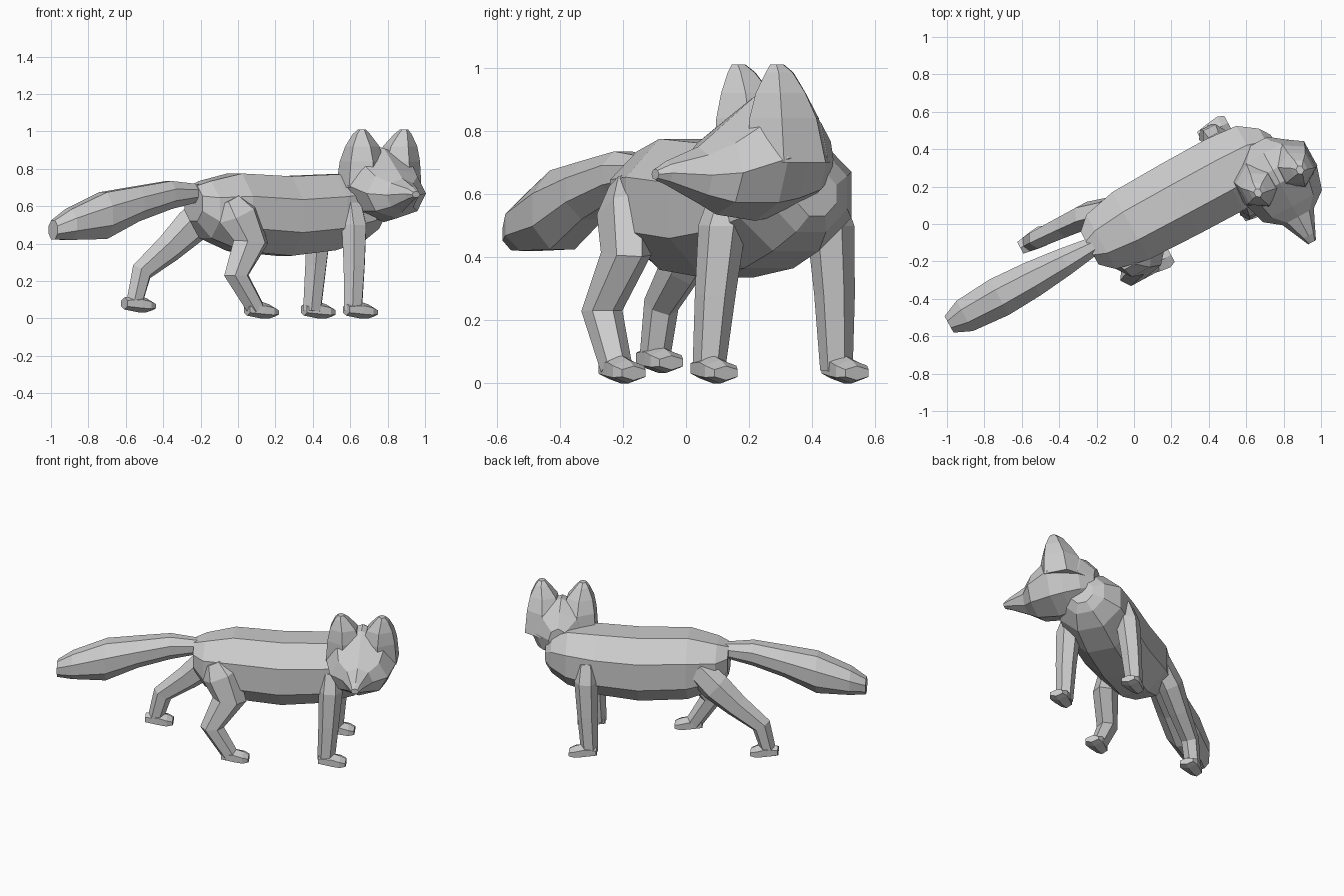
import bpy, bmesh
from math import sin, cos, pi, radians
from mathutils import Vector as V

if "Cube" in bpy.data.objects:
    bpy.data.objects.remove(bpy.data.objects["Cube"])

YAW = radians(28.5)   # whole animal is built along local x, then turned


def ring(center, u, v, n, phase=0.5):
    """n-sided cross-section filling the half-extents u and v."""
    ang = [2 * pi * (k + phase) / n for k in range(n)]
    mu, mv = max(map(abs, map(cos, ang))), max(map(abs, map(sin, ang)))
    return [center + u * (cos(a) / mu) + v * (sin(a) / mv) for a in ang]


def loft(name, rings):
    bm = bmesh.new()
    loops = [[bm.verts.new(p) for p in r] for r in rings]
    n = len(loops[0])
    for a, b in zip(loops, loops[1:]):
        for i in range(n):
            bm.faces.new((a[i], a[(i + 1) % n], b[(i + 1) % n], b[i]))
    bm.faces.new(loops[0])
    bm.faces.new(loops[-1])
    bmesh.ops.recalc_face_normals(bm, faces=bm.faces)
    me = bpy.data.meshes.new(name)
    bm.to_mesh(me)
    bm.free()
    ob = bpy.data.objects.new(name, me)
    ob.rotation_euler.z = YAW
    bpy.context.collection.objects.link(ob)
    return ob


def along_x(name, stations, n=8, y=0.0):
    """stations: x, half width, bottom z, top z"""
    return loft(name, [ring(V((x, y, (lo + hi) / 2)), V((0, w, 0)),
                            V((0, 0, (hi - lo) / 2)), n)
                       for x, w, lo, hi in stations])


def limb(name, pts, n=6):
    """pts: x, y, z, half width, half depth"""
    c = [V(p[:3]) for p in pts]
    rings = []
    for i, p in enumerate(pts):
        t = V((0, 0, 0))
        if i > 0:
            t += (c[i] - c[i - 1]).normalized()
        if i < len(c) - 1:
            t += (c[i + 1] - c[i]).normalized()
        v = t.cross(V((0, 1, 0))).normalized()
        rings.append(ring(c[i], V((0, p[3], 0)), v * p[4], n))
    return loft(name, rings)


def paw(name, x, y, z=0.0):
    along_x(name, [(x - .055, .035, z + .015, z + .08),
                   (x + .03, .05, z, z + .09),
                   (x + .08, .056, z, z + .075),
                   (x + .115, .042, z + .01, z + .055)], 6, y)


# torso
along_x("body", [(-.27, .10, .52, .71), (-.20, .165, .43, .735),
                 (-.02, .205, .36, .775), (.28, .213, .335, .76),
                 (.55, .215, .365, .77), (.73, .20, .42, .775),
                 (.83, .13, .48, .73), (.87, .07, .53, .67)])

# bushy tail
along_x("tail", [(-.22, .045, .63, .715), (-.42, .075, .585, .735),
                 (-.62, .097, .52, .705), (-.82, .108, .425, .675),
                 (-1.03, .092, .42, .585), (-1.125, .05, .422, .525)])

# head, turned to face local -y
HX = .79
loft("head", [ring(V((HX, -m, (lo + hi) / 2)), V((w, 0, 0)),
                   V((0, 0, (hi - lo) / 2)), 8, 0)
              for m, w, lo, hi in [(-.07, .06, .63, .79), (.00, .15, .57, .87),
                                   (.10, .205, .53, .92), (.18, .222, .515, .91),
                                   (.32, .18, .535, .80), (.385, .095, .57, .75),
                                   (.50, .042, .628, .705), (.54, .024, .645, .68)]])

# ears, broad at the base so they merge into the head
for side, label in ((-1, "right"), (1, "left")):
    loft(label + "_ear",
         [ring(V((HX + side * dx, -m, z)), V((hw, 0, 0)), V((0, hd, 0)), 6)
          for dx, m, z, hw, hd in [(.11, .12, .70, .11, .15),
                                   (.11, .135, .84, .10, .125),
                                   (.115, .15, .92, .08, .09),
                                   (.126, .16, .985, .04, .05),
                                   (.128, .17, 1.01, .018, .025)]])

# front legs
for side, label in ((-1, "right"), (1, "left")):
    limb(label + "_front_leg", [(.60, side * .165, .62, .05, .06),
                                (.60, side * .195, .50, .066, .075),
                                (.59, side * .215, .28, .056, .064),
                                (.575, side * .23, .04, .044, .054)])
    paw(label + "_front_paw", .585, side * .236)

# right hind leg, planted under the body
limb("right_hind_leg", [(-.13, -.135, .64, .055, .07), (-.09, -.165, .56, .078, .12),
                        (-.03, -.20, .41, .062, .105), (-.135, -.23, .23, .054, .074),
                        (-.02, -.24, .05, .044, .052)])
paw("right_hind_paw", -.02, -.24)

# left hind leg, pushing off behind
limb("left_hind_leg", [(-.08, .13, .60, .06, .09), (-.20, .16, .49, .065, .10),
                       (-.33, .168, .375, .057, .08), (-.49, .177, .25, .047, .062),
                       (-.535, .178, .08, .042, .048)])
paw("left_hind_paw", -.54, .178, .033)
